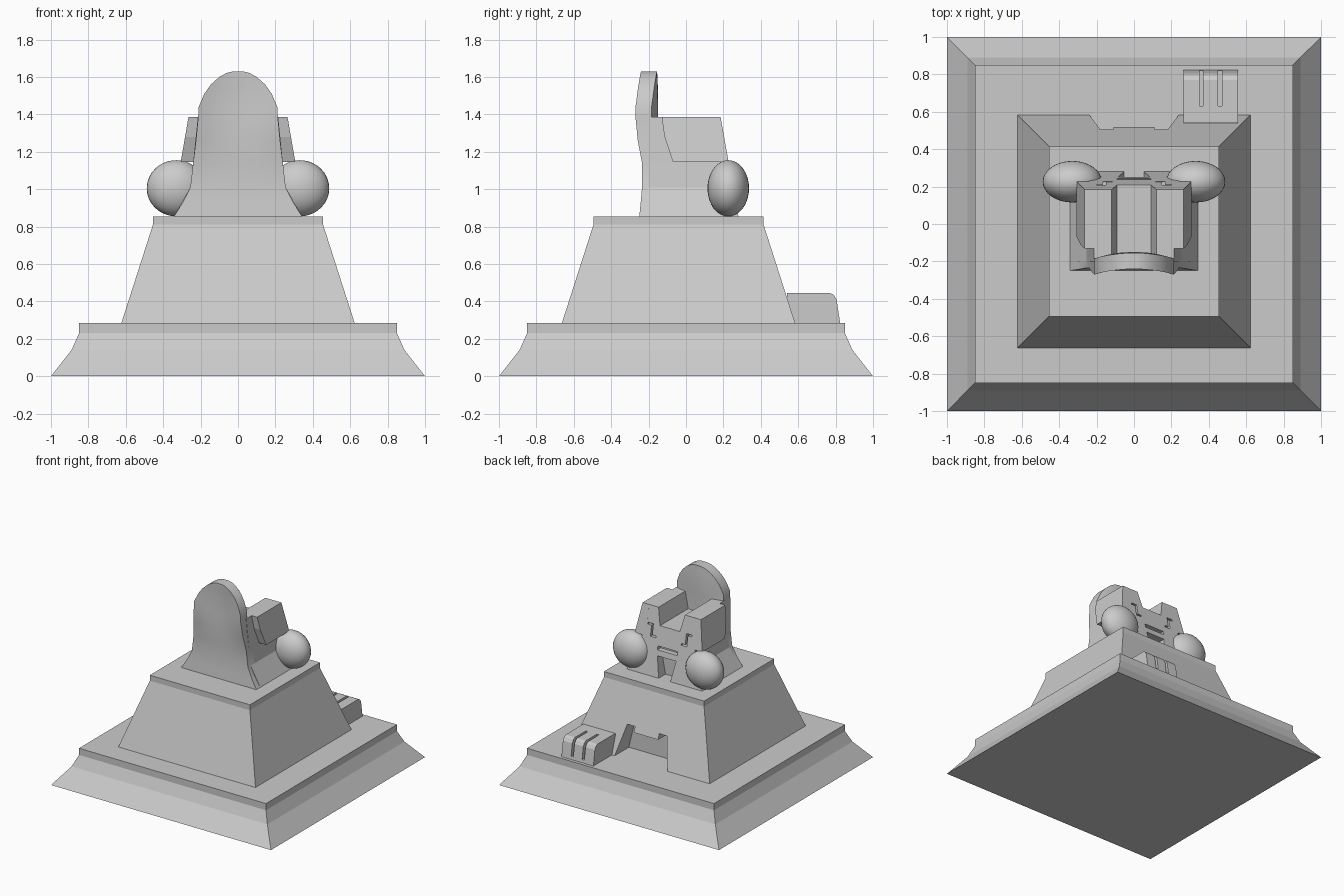
import bpy
import bmesh
from mathutils import Vector

if "Cube" in bpy.data.objects:
    bpy.data.objects.remove(bpy.data.objects["Cube"])

stone = bpy.data.materials.new("grey stone")
stone.use_nodes = True
GREY = (0.6, 0.6, 0.6, 1)
stone.diffuse_color = GREY
stone.node_tree.nodes["Principled BSDF"].inputs["Base Color"].default_value = GREY


def finish(name, bm):
    bmesh.ops.recalc_face_normals(bm, faces=bm.faces)
    mesh = bpy.data.meshes.new(name)
    bm.to_mesh(mesh)
    bm.free()
    mesh.materials.append(stone)
    obj = bpy.data.objects.new(name, mesh)
    bpy.context.collection.objects.link(obj)
    return obj


def select(obj):
    bpy.ops.object.select_all(action="DESELECT")
    obj.select_set(True)
    bpy.context.view_layer.objects.active = obj


def prism(name, profile, axis, lo, hi, shape=None):
    """Extrude a 2D profile along x or y; shape() may adjust each vertex."""
    bm = bmesh.new()
    place = (lambda a, b: (lo, a, b)) if axis == "x" else (lambda a, b: (a, lo, b))
    face = bm.faces.new([bm.verts.new(place(a, b)) for a, b in profile])
    out = bmesh.ops.extrude_face_region(bm, geom=[face])
    step = Vector((hi - lo, 0, 0) if axis == "x" else (0, hi - lo, 0))
    for v in out["geom"]:
        if isinstance(v, bmesh.types.BMVert):
            v.co += step
    if shape:
        for v in bm.verts:
            shape(v.co)
    return finish(name, bm)


def bar(x0, x1, z0, z1):
    return [(x0, z0), (x1, z0), (x1, z1), (x0, z1)]


def mirrored(half):
    return half + [(-x, z) for x, z in reversed(half)]


def square_tier(name, levels, cy):
    """Stack square rings given as (half width, height)."""
    bm = bmesh.new()
    rings = [[bm.verts.new((sx * w, cy + sy * w, z))
              for sx, sy in ((-1, -1), (1, -1), (1, 1), (-1, 1))] for w, z in levels]
    for low, high in zip(rings, rings[1:]):
        for i in range(4):
            j = (i + 1) % 4
            bm.faces.new((low[i], low[j], high[j], high[i]))
    bm.faces.new(rings[0])
    bm.faces.new(rings[-1])
    return finish(name, bm)


def cut(target, cutter):
    cutter.hide_render = True
    select(target)
    mod = target.modifiers.new("cut", "BOOLEAN")
    mod.operation = "DIFFERENCE"
    mod.solver = "EXACT"
    mod.object = cutter
    bpy.ops.object.modifier_apply(modifier=mod.name)
    bpy.data.objects.remove(cutter)


# Stepped base
square_tier("plinth", [(1, 0), (0.89, 0.14), (0.85, 0.23), (0.85, 0.285)], 0)
tier = square_tier("upper_tier", [(0.625, 0.28), (0.455, 0.81), (0.455, 0.855)], -0.04)

# Doorway recess in the back of the upper tier
doorway = mirrored([(0.26, 0.2), (0.18, 0.53), (0.11, 0.53), (0.11, 0.485)])
cut(tier, prism("doorway_cutter", doorway, "y", 0.4, 0.8))

# Paw with two slots between the toes
paw = prism("paw", [(0.54, 0.28), (0.825, 0.28), (0.805, 0.41), (0.79, 0.435),
                    (0.77, 0.445), (0.54, 0.445)], "x", 0.265, 0.555)
for x in (0.36, 0.46):
    cut(paw, prism("toe_cutter", bar(x - 0.01, x + 0.01, 0.31, 0.6), "y", 0.63, 0.9))


# Body with flared foot and a channel along the top; its back leans
def back_y(z):
    return 0.28 - 0.18 * (z - 0.855)


def lean(co):
    if co.y > 0:
        co.y = back_y(co.z)


body_half = [(0.345, 0.85), (0.255, 1.01), (0.24, 1.14), (0.215, 1.385),
             (0.12, 1.385), (0.09, 1.25)]
body = prism("body", mirrored(body_half), "y", -0.2, 0.25, lean)

# Carved face on the back of the body
cut(body, prism("niche_cutter", mirrored([(0.05, 0.84), (0.085, 1.02)]), "y", 0.19, 0.4))
cut(body, prism("mouth_cutter", bar(-0.09, 0.09, 1.065, 1.095), "y", 0.2, 0.4))
for s in (-1, 1):
    for x0, x1, z0, z1 in ((0.155, 0.2, 1.235, 1.25), (0.15, 0.165, 1.15, 1.25),
                           (0.115, 0.16, 1.15, 1.165)):
        cut(body, prism("eye_cutter", bar(s * x0, s * x1, z0, z1), "y", 0.185, 0.4))

# Shoulder blocks overhanging both sides
shoulder = [(-0.13, 1.385), (0.185, 1.385), (back_y(1.145), 1.145), (-0.07, 1.145),
            (-0.115, 1.28)]


def splay(co):
    if abs(co.x) > 0.25:
        co.x *= 1 + (1.385 - co.z) * 0.65


for side, s in (("left", 1), ("right", -1)):
    prism(side + "_shoulder", shoulder, "x", s * 0.205, s * 0.265, splay)
    bpy.ops.mesh.primitive_uv_sphere_add(segments=32, ring_count=20, radius=1,
                                         location=(s * 0.33, 0.226, 1.005))
    ball = bpy.context.object
    ball.name = side + "_ball"
    ball.scale = (0.158, 0.111, 0.15)
    ball.data.materials.append(stone)
    bpy.ops.object.shade_smooth()

# Curved hood with a domed top: rows of (height, half width, front edge)
rows = [(0.85, 0.345, -0.25), (0.93, 0.295, -0.242), (1.01, 0.255, -0.235),
        (1.14, 0.24, -0.235), (1.26, 0.225, -0.258), (1.385, 0.213, -0.27),
        (1.44, 0.21, -0.27), (1.51, 0.18, -0.27), (1.56, 0.145, -0.272),
        (1.6, 0.1, -0.274), (1.622, 0.06, -0.275), (1.63, 0.025, -0.275)]
COLS = 10
bm = bmesh.new()
grid = []
for z, w, y in rows:
    hollow = 0.035 * min(1, max(0, (z - 1.14) / 0.25))
    line = []
    for i in range(COLS + 1):
        x = w * (2 * i / COLS - 1)
        line.append(bm.verts.new((x, y + hollow * max(0, 1 - (x / 0.21) ** 2), z)))
    grid.append(line)
for low, high in zip(grid, grid[1:]):
    for i in range(COLS):
        bm.faces.new((low[i], low[i + 1], high[i + 1], high[i]))
out = bmesh.ops.extrude_face_region(bm, geom=bm.faces[:])
for v in out["geom"]:
    if isinstance(v, bmesh.types.BMVert):
        v.co.y += 0.086
hood = finish("hood", bm)
select(hood)
bpy.ops.object.shade_smooth_by_angle()
